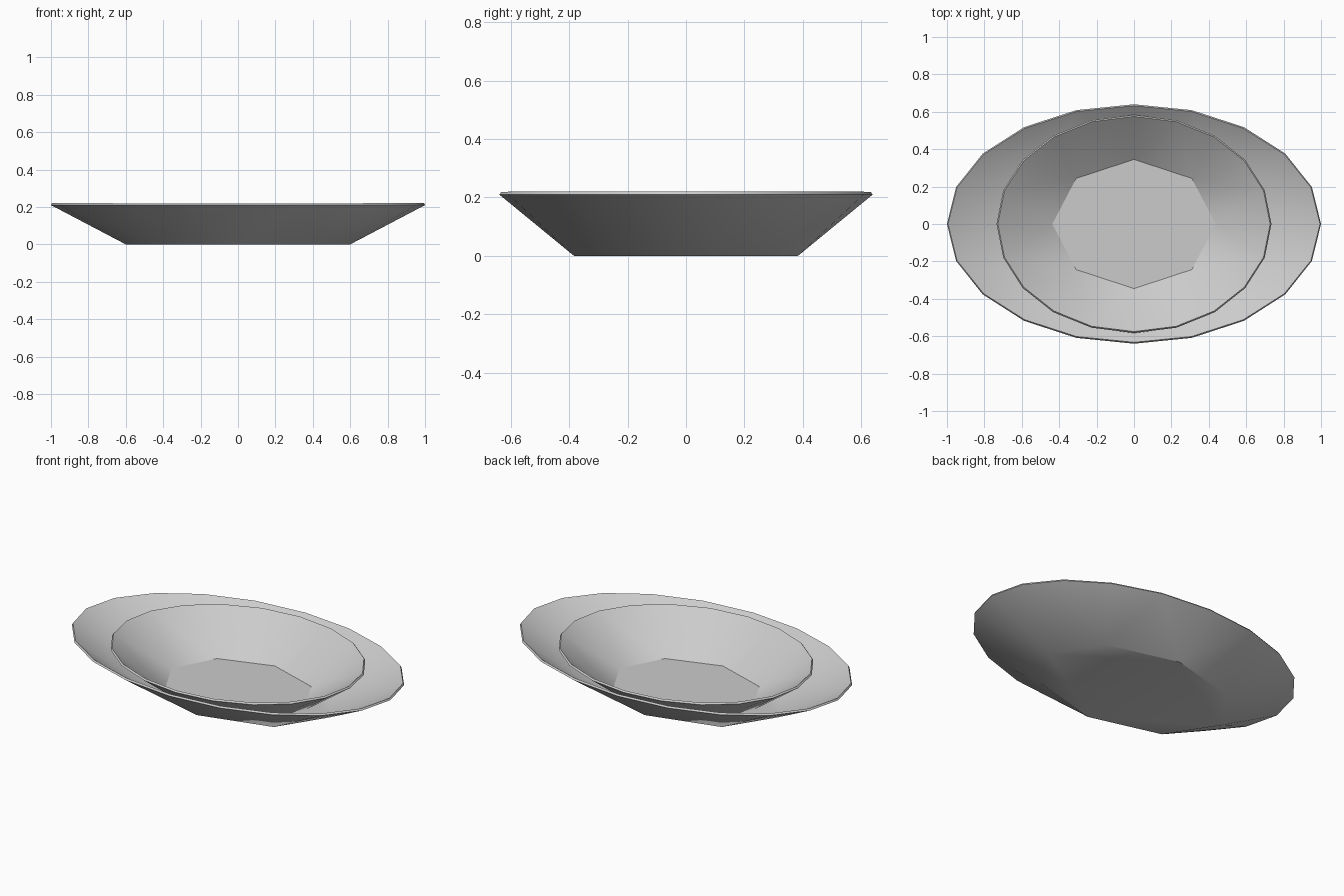
import bpy, bmesh, math

if "Cube" in bpy.data.objects:
    bpy.data.objects.remove(bpy.data.objects["Cube"])


def ring(bm, sides, rx, ry, z):
    return [bm.verts.new((rx * math.cos(2 * math.pi * i / sides),
                          ry * math.sin(2 * math.pi * i / sides), z))
            for i in range(sides)]


def oval_bowl(name, rx, ry, height, thickness, base=0.6, low=8, high=20):
    """Thin flared shell: coarse oval foot lofted up to a finer oval rim."""
    bm = bmesh.new()
    foot = ring(bm, low, rx * base, ry * base, 0)
    rim = ring(bm, high, rx, ry, height)
    bm.faces.new(foot[::-1])
    # Walk round both rings, joining them with triangles
    i = j = 0
    while i < low or j < high:
        a, b = foot[i % low], rim[j % high]
        if (i + 0.5) / low < (j + 0.5) / high:
            bm.faces.new((a, foot[(i + 1) % low], b))
            i += 1
        else:
            bm.faces.new((a, rim[(j + 1) % high], b))
            j += 1
    bmesh.ops.recalc_face_normals(bm, faces=bm.faces)
    # Make sure the foot faces down, so the shell thickens inwards
    bm.normal_update()
    foot_face = max(bm.faces, key=lambda f: len(f.verts))
    if foot_face.normal.z > 0:
        bmesh.ops.reverse_faces(bm, faces=bm.faces)
    mesh = bpy.data.meshes.new(name)
    bm.to_mesh(mesh)
    bm.free()
    obj = bpy.data.objects.new(name, mesh)
    bpy.context.collection.objects.link(obj)

    shell = obj.modifiers.new("shell", 'SOLIDIFY')
    shell.thickness = thickness
    shell.offset = -1
    bpy.ops.object.select_all(action='DESELECT')
    bpy.context.view_layer.objects.active = obj
    obj.select_set(True)
    bpy.ops.object.modifier_apply(modifier=shell.name)
    bpy.ops.object.shade_smooth_by_angle(angle=math.radians(30))
    return obj


# Wide oval dish
oval_bowl("outer_dish", 1.0, 0.64, 0.21, 0.012)

# Rounder bowl nested inside it
inner = oval_bowl("inner_bowl", 0.735, 0.583, 0.208, 0.012)
inner.location.z = 0.002
